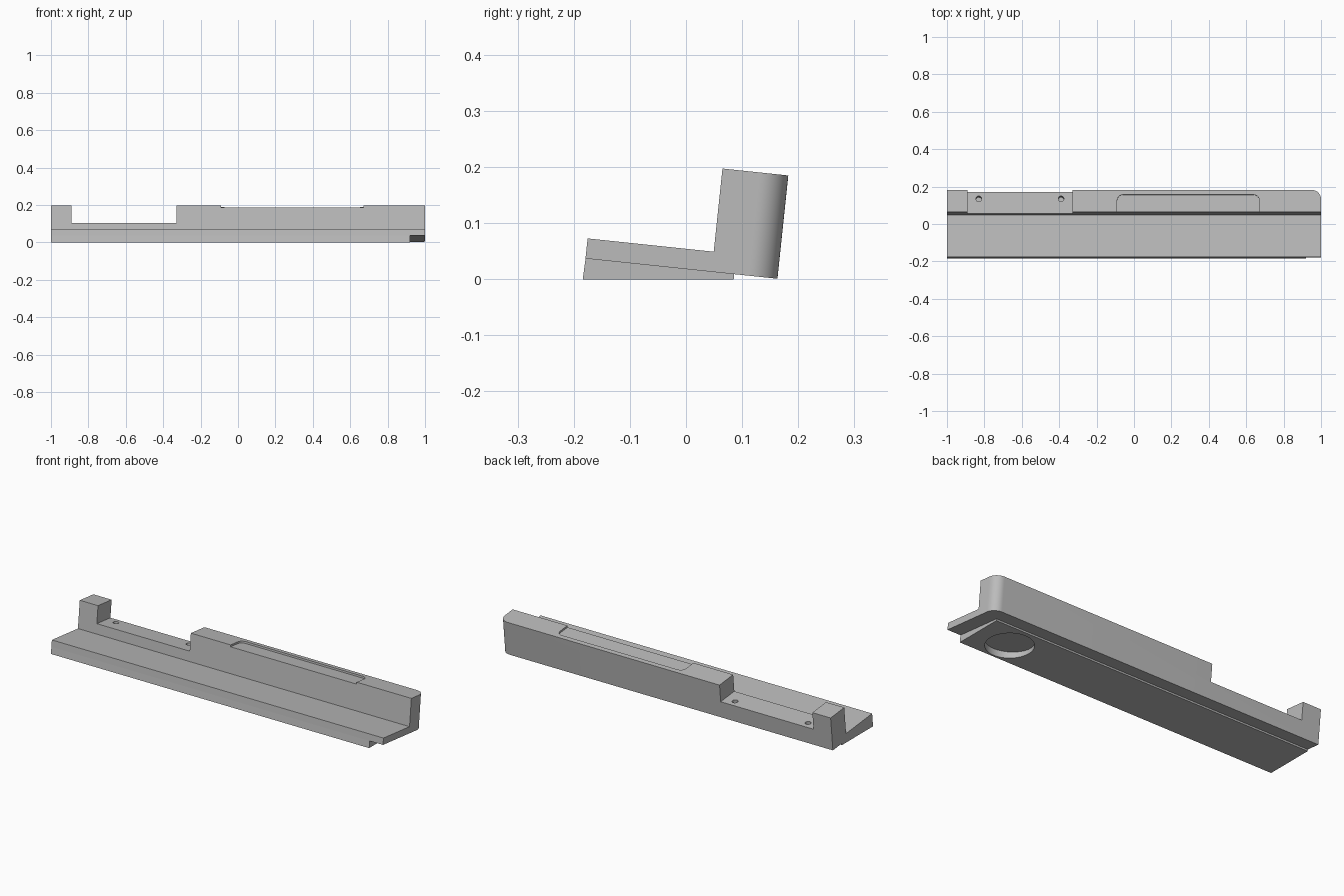
import bpy, bmesh, math
from mathutils import Matrix, Vector

if "Cube" in bpy.data.objects:
    bpy.data.objects.remove(bpy.data.objects["Cube"])

grey = bpy.data.materials.new("plain_grey")
grey.diffuse_color = (0.5, 0.5, 0.5, 1)
grey.use_nodes = True
grey.node_tree.nodes["Principled BSDF"].inputs["Base Color"].default_value = grey.diffuse_color

# Tilted frame: origin on the lower back edge, local y runs backwards
TILT = Matrix.Translation((0, 0.163, 0.001)) @ Matrix.Rotation(math.radians(-6), 4, 'X')


def prism(name, points, offset, matrix=Matrix(), round_edge=None):
    """Extrude a polygon of 3D points along offset."""
    bm = bmesh.new()
    face = bm.faces.new([bm.verts.new(p) for p in points])
    ext = bmesh.ops.extrude_face_region(bm, geom=[face])
    bmesh.ops.translate(bm, vec=Vector(offset),
                        verts=[g for g in ext["geom"] if isinstance(g, bmesh.types.BMVert)])
    if round_edge:
        edges = [e for e in bm.edges if all(round_edge(v.co) for v in e.verts)]
        bmesh.ops.bevel(bm, geom=edges, offset=0.05, offset_type='OFFSET',
                        segments=12, profile=0.5, affect='EDGES')
    bmesh.ops.recalc_face_normals(bm, faces=bm.faces)
    bm.transform(matrix)
    mesh = bpy.data.meshes.new(name)
    bm.to_mesh(mesh)
    bm.free()
    mesh.materials.append(grey)
    obj = bpy.data.objects.new(name, mesh)
    bpy.context.collection.objects.link(obj)
    return obj


def cut(target, cutter):
    mod = target.modifiers.new("cut", 'BOOLEAN')
    mod.operation, mod.solver, mod.object = 'DIFFERENCE', 'EXACT', cutter
    bpy.context.view_layer.objects.active = target
    bpy.ops.object.modifier_apply(modifier=mod.name)
    bpy.data.objects.remove(cutter)


def arc(cx, cy, r, start, end, n):
    return [(cx + r * math.cos(math.radians(start + (end - start) * i / n)),
             cy + r * math.sin(math.radians(start + (end - start) * i / n))) for i in range(n + 1)]


def flat(points, z):
    return [(x, y, z) for x, y in points]


# L-shaped rail with one rounded rear corner
section = [(0, 0), (0, 0.185), (-0.118, 0.185), (-0.118, 0.036), (-0.344, 0.036), (-0.344, 0)]
rail = prism("angled_rail", [(-1, y, z) for y, z in section], (2, 0, 0), TILT,
             lambda c: c.x > 0.99 and c.y > -0.01)

# Notch in the upright wall
notch = [(-0.89, -0.2), (-0.33, -0.2), (-0.33, 0.1), (-0.89, 0.1)]
cut(rail, prism("notch_cutter", flat(notch, 0.09), (0, 0, 0.2), TILT))

# Shallow recess in the top, open to the front
recess = ([(-0.09, -0.2), (0.67, -0.2)] + arc(0.64, -0.056, 0.03, 0, 90, 6)
          + arc(-0.06, -0.056, 0.03, 90, 180, 6))
cut(rail, prism("recess_cutter", flat(recess, 0.175), (0, 0, 0.1), TILT))

# Two screw holes in the notch floor
for x in (-0.83, -0.39):
    ring = arc(x, -0.038, 0.015, 0, 360, 24)[:-1]
    cut(rail, prism("screw_cutter", flat(ring, 0.03), (0, 0, 0.1), TILT))

# Wedge foot that levels the rail, with a round pocket
foot_section = [(-0.184, 0), (0.085, 0), (0.086, 0.0091), (-0.179, 0.037)]
foot = prism("wedge_foot", [(-1, y, z) for y, z in foot_section], (1.92, 0, 0))
pocket = arc(0.72, -0.056, 0.118, 0, 360, 64)[:-1]
cut(foot, prism("pocket_cutter", flat(pocket, -0.1), (0, 0, 0.3)))

for obj in (rail, foot):
    bpy.ops.object.select_all(action='DESELECT')
    obj.select_set(True)
    bpy.context.view_layer.objects.active = obj
    bpy.ops.object.shade_smooth_by_angle(angle=math.radians(30))
